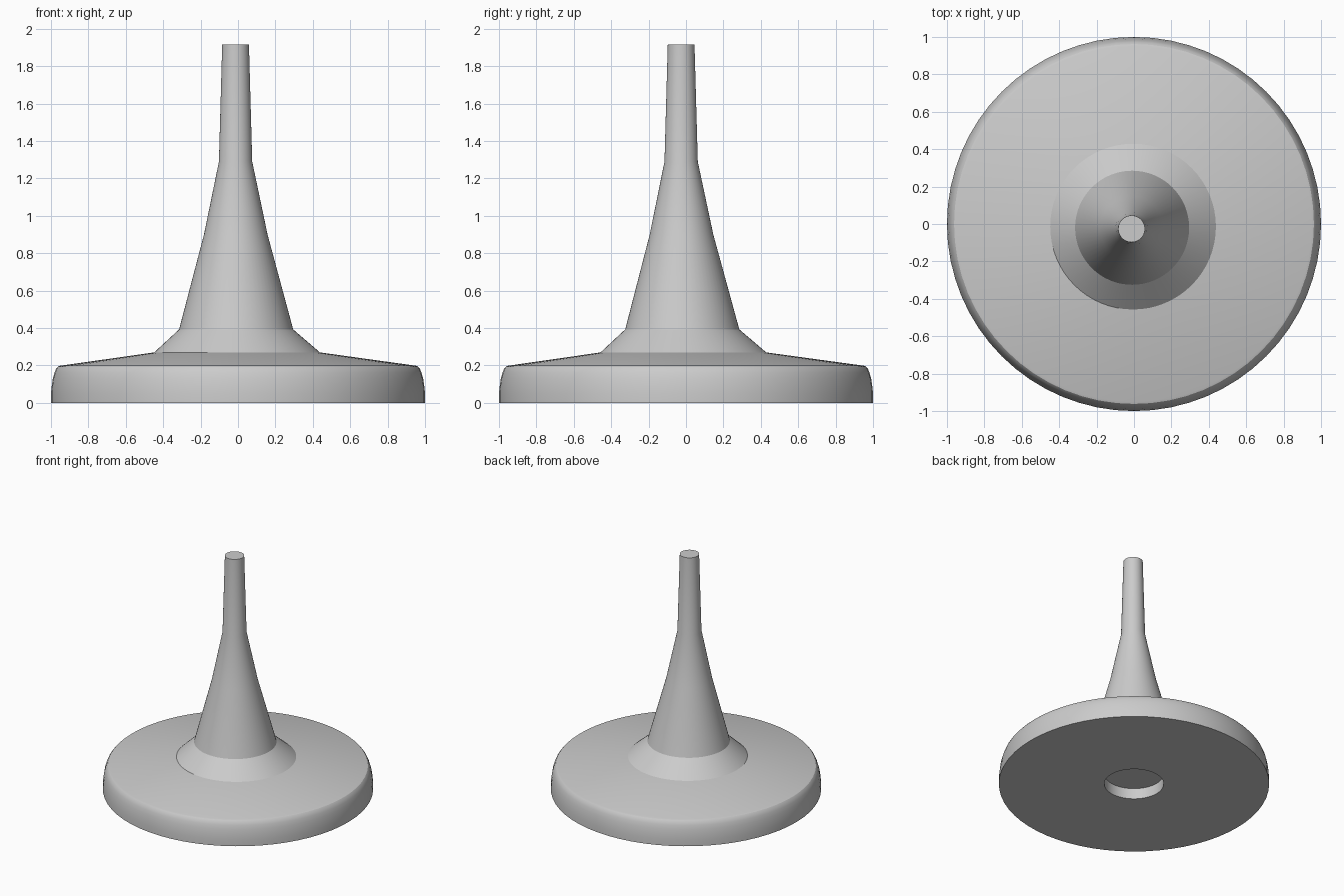
import bpy
import bmesh
from math import cos, sin, tau, radians

SIDES = 64

if "Cube" in bpy.data.objects:
    bpy.data.objects.remove(bpy.data.objects["Cube"], do_unlink=True)

grey = bpy.data.materials.new("plain_grey")
grey.use_nodes = True
colour = (0.6, 0.6, 0.6, 1.0)
grey.diffuse_color = colour
grey.node_tree.nodes["Principled BSDF"].inputs["Base Color"].default_value = colour


def loft(name, rings, cap_start=False, cap_end=False):
    """Join circles given as (radius, z, centre x, centre y)."""
    bm = bmesh.new()
    loops = [[bm.verts.new((cx + r * cos(tau * i / SIDES),
                            cy + r * sin(tau * i / SIDES), z))
              for i in range(SIDES)] for r, z, cx, cy in rings]
    for low, high in zip(loops, loops[1:]):
        for i in range(SIDES):
            j = (i + 1) % SIDES
            bm.faces.new((low[i], low[j], high[j], high[i]))
    if cap_start:
        bm.faces.new(loops[0][::-1])
    if cap_end:
        bm.faces.new(loops[-1])
    mesh = bpy.data.meshes.new(name)
    bm.to_mesh(mesh)
    bm.free()
    mesh.materials.append(grey)
    obj = bpy.data.objects.new(name, mesh)
    bpy.context.collection.objects.link(obj)
    bpy.ops.object.select_all(action="DESELECT")
    obj.select_set(True)
    bpy.context.view_layer.objects.active = obj
    bpy.ops.object.shade_smooth_by_angle(angle=radians(30))
    return obj


# Foot of the stem, slightly off the middle of the disc
foot = (0.443, 0.27, -0.005, -0.014)

# Round base: recess underneath, flat bottom, rounded rim, shallow sloping top
recess = [(0.22, 0.087), (0.22, 0)]
rim = [(1, 0), (1, 0.05), (0.996, 0.09), (0.99, 0.13), (0.981, 0.162),
       (0.972, 0.183), (0.962, 0.195), (0.95, 0.199)]
loft("base", [(r, z, 0, 0) for r, z in recess + rim] + [foot], cap_start=True)

# Stem: flared collar, tapering cone, slim neck with a flat tip
loft("stem", [
    foot,
    (0.305, 0.393, -0.01, -0.02),
    (0.17, 0.9, -0.012, -0.024),
    (0.089, 1.29, -0.013, -0.026),
    (0.0715, 1.915, -0.013, -0.026),
], cap_end=True)
